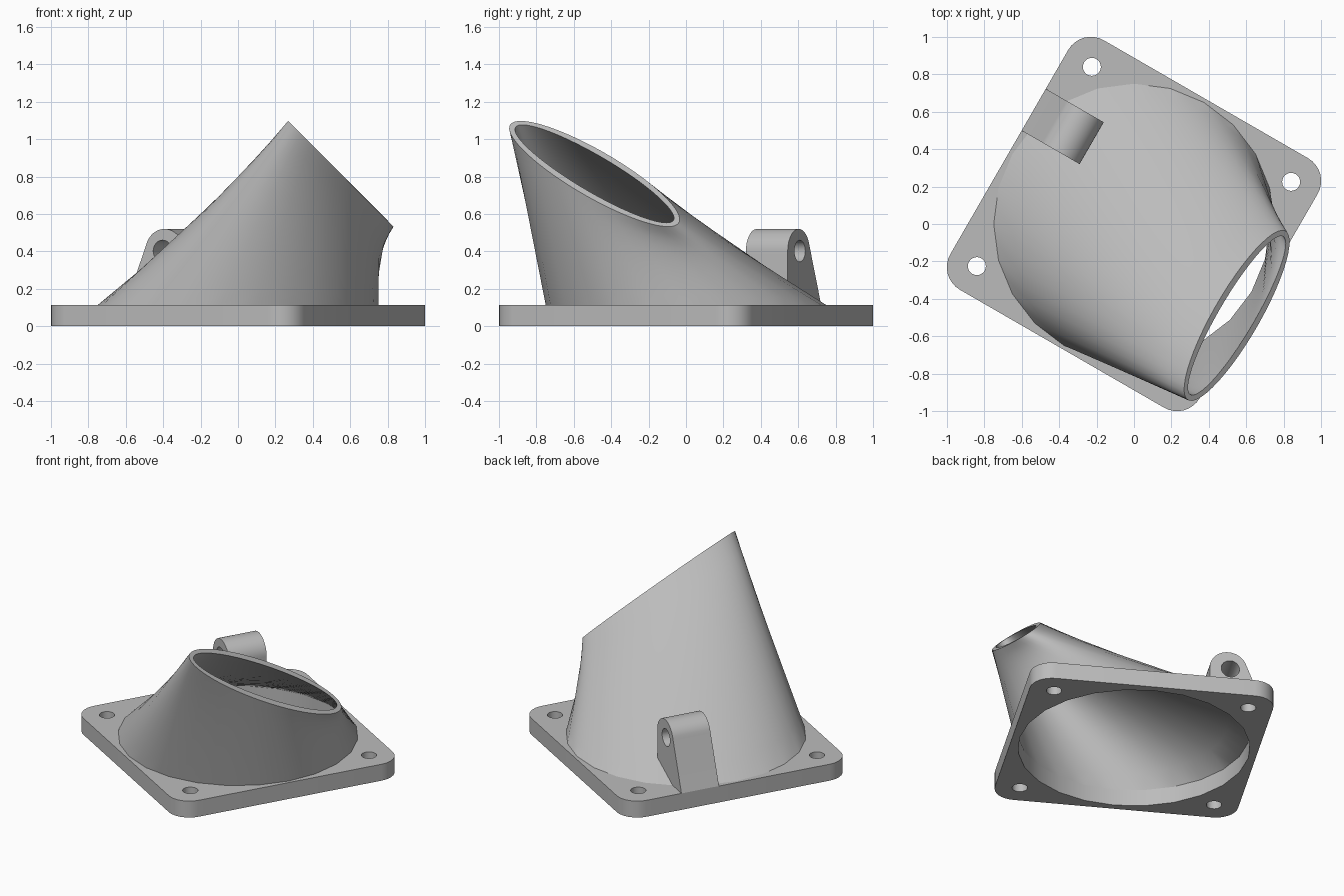
import bpy, bmesh
from math import cos, sin, pi, radians
from mathutils import Vector, Matrix

if "Cube" in bpy.data.objects:
    bpy.data.objects.remove(bpy.data.objects["Cube"], do_unlink=True)

GREY = (0.5, 0.5, 0.5, 1)
plastic = bpy.data.materials.new("grey plastic")
plastic.use_nodes = True
plastic.diffuse_color = GREY
plastic.node_tree.nodes["Principled BSDF"].inputs["Base Color"].default_value = GREY

TURN = Matrix.Rotation(radians(-30), 4, "Z")   # whole part is turned on the ground
HALF, CORNER, THICK = 0.77, 0.14, 0.113
BORE, SKIRT, SIDES = 0.725, 0.75, 48


def make(name, rings, closed=False):
    """Skin a list of equal-length rings; cap both ends, or join last to first."""
    bm = bmesh.new()
    loops = [[bm.verts.new(p) for p in ring] for ring in rings]
    n = len(loops[0])
    pairs = list(zip(loops, loops[1:]))
    if closed:
        pairs.append((loops[-1], loops[0]))
    else:
        bm.faces.new(loops[0])
        bm.faces.new(loops[-1])
    for a, b in pairs:
        for i in range(n):
            j = (i + 1) % n
            bm.faces.new((a[i], a[j], b[j], b[i]))
    bmesh.ops.recalc_face_normals(bm, faces=bm.faces)
    mesh = bpy.data.meshes.new(name)
    bm.to_mesh(mesh)
    bm.free()
    mesh.materials.append(plastic)
    ob = bpy.data.objects.new(name, mesh)
    ob.matrix_world = TURN
    bpy.context.collection.objects.link(ob)
    return ob


def activate(ob):
    bpy.ops.object.select_all(action="DESELECT")
    ob.select_set(True)
    bpy.context.view_layer.objects.active = ob


def cut(ob, cutters):
    for c in cutters:
        c.hide_render = True
        mod = ob.modifiers.new("cut", "BOOLEAN")
        mod.operation, mod.solver, mod.object = "DIFFERENCE", "EXACT", c
        activate(ob)
        bpy.ops.object.modifier_apply(modifier=mod.name)
    for c in cutters:
        bpy.data.objects.remove(c, do_unlink=True)


def arc(cx, cy, r, start, end, n):
    return [(cx + r * cos(radians(start + (end - start) * i / n)),
             cy + r * sin(radians(start + (end - start) * i / n))) for i in range(n + 1)]


def disc(x, y, r, n):
    return arc(x, y, r, 0, 360, n)[:-1]


def upright(name, profile, z0, z1):
    return make(name, [[(x, y, z) for x, y in profile] for z in (z0, z1)])


def sideways(name, profile, y0, y1):
    return make(name, [[(x, y, z) for x, z in profile] for y in (y0, y1)])


# Duct rings: a faceted circle at the flange and a tilted oval at the outlet
CENTRE = Vector((0.721, -0.149, 0.815))
LONG = Vector((0.011, 0.52, -0.27))
SHORT = Vector((0.123, -0.046, -0.084))


def base_ring(r, z):
    ring = []
    for i in range(SIDES):
        t = 2 * pi * i / SIDES
        k = r * (cos(2 * pi / SIDES) if i % 2 else 1)
        ring.append(Vector((k * cos(t), k * sin(t), z)))
    return ring


def outlet_ring(long_scale, short_scale):
    return [CENTRE + LONG * long_scale * sin(2 * pi * i / SIDES)
            + SHORT * short_scale * cos(2 * pi * i / SIDES) for i in range(SIDES)]


def blend(a, b, steps):
    return [[p.lerp(q, s / steps) for p, q in zip(a, b)] for s in range(steps + 1)]


outside = blend(base_ring(SKIRT, THICK), outlet_ring(1, 1), 10)
inside = blend(base_ring(BORE, THICK), outlet_ring(0.94, 0.775), 10)
duct = make("duct", outside + inside[::-1], closed=True)

# Square flange with rounded corners, main bore and four screw holes
c = HALF - CORNER
outline = []
for k, (sx, sy) in enumerate(((1, 1), (-1, 1), (-1, -1), (1, -1))):
    outline += arc(sx * c, sy * c, CORNER, 90 * k, 90 * k + 90, 8)
flange = upright("flange", outline, 0, THICK)
holes = [make("bore", [base_ring(BORE, -0.1), base_ring(BORE, 0.3)])]
for sx in (-1, 1):
    for sy in (-1, 1):
        holes.append(upright("screw_hole", disc(sx * 0.615, sy * 0.615, 0.048, 24), -0.1, 0.3))
cut(flange, holes)

# Hinge lug: round-topped tab with a cross hole, trimmed clear of the airway
LX, LZ, LR = -0.53, 0.402, 0.118
lug_profile = [(-HALF, THICK)] + [(LX + LR, THICK)] + arc(LX, LZ, LR, 0, 165, 20)
lug = sideways("hinge_lug", lug_profile, 0.132, 0.39)
cut(lug, [sideways("pin_hole", disc(LX - 0.012, LZ, 0.058, 24), 0, 0.6),
          make("airway", [base_ring(BORE + 0.01, 0)] +
               blend(base_ring(BORE + 0.01, THICK), outlet_ring(0.96, 0.85), 10))])

for ob in (duct, flange, lug):
    activate(ob)
    bpy.ops.object.shade_smooth_by_angle(angle=radians(35))
